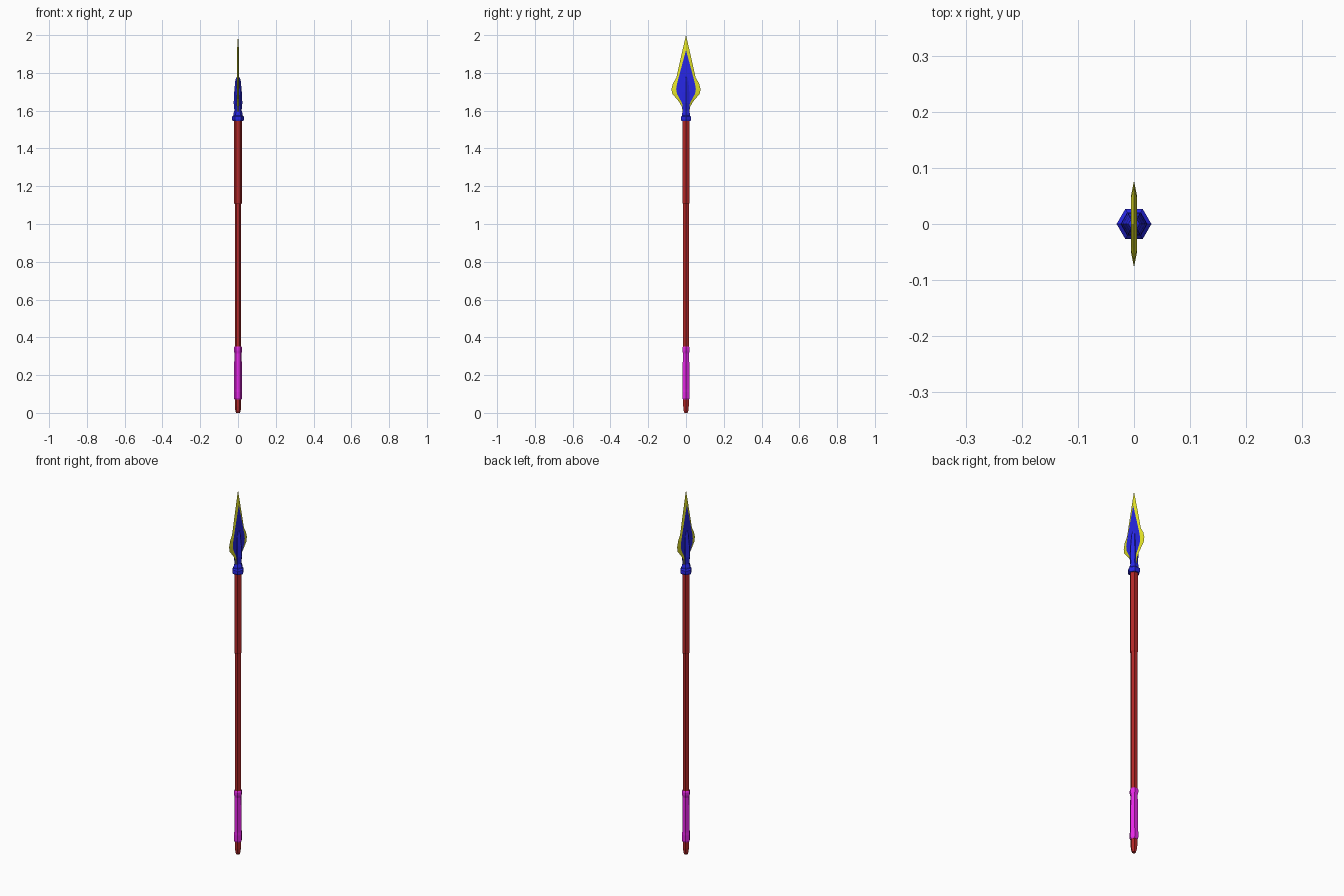
import bpy, bmesh
from math import sin, cos, tau

if "Cube" in bpy.data.objects:
    bpy.data.objects.remove(bpy.data.objects["Cube"])


def material(name, color):
    m = bpy.data.materials.new(name)
    m.diffuse_color = (*color, 1)
    m.use_nodes = True
    m.node_tree.nodes["Principled BSDF"].inputs["Base Color"].default_value = m.diffuse_color
    return m


RED = material("dark_red", (0.45, 0.02, 0.02))
BLUE = material("blue", (0.02, 0.02, 0.8))
YELLOW = material("yellow", (0.8, 0.8, 0.02))
MAGENTA = material("magenta", (0.8, 0.02, 0.8))


def finish(bm, name, mats):
    bmesh.ops.remove_doubles(bm, verts=bm.verts, dist=1e-5)
    bmesh.ops.recalc_face_normals(bm, faces=bm.faces)
    mesh = bpy.data.meshes.new(name)
    bm.to_mesh(mesh)
    bm.free()
    for m in mats:
        mesh.materials.append(m)
    obj = bpy.data.objects.new(name, mesh)
    bpy.context.collection.objects.link(obj)


def hex_part(name, profile, mat):
    """Six-sided column through (z, radius) rings, corners on the x axis."""
    bm = bmesh.new()
    rings = [[bm.verts.new((r * cos(i * tau / 6), r * sin(i * tau / 6), z))
              for i in range(6)] for z, r in profile]
    for a, b in zip(rings, rings[1:]):
        for i in range(6):
            j = (i + 1) % 6
            bm.faces.new((a[i], a[j], b[j], b[i]))
    bm.faces.new(rings[0])
    bm.faces.new(rings[-1])
    finish(bm, name, [mat])


# Shaft: rounded butt, slim lower length, thicker upper length
hex_part("shaft", [(0, 0.010), (0.012, 0.014), (0.035, 0.017), (1.105, 0.017),
                   (1.11, 0.0205), (1.56, 0.0205)], RED)

# Grip wrap with a swollen band at each end
hex_part("grip", [(0.07, 0.018), (0.078, 0.022), (0.11, 0.022), (0.125, 0.0205),
                  (0.25, 0.0205), (0.315, 0.0185), (0.33, 0.022),
                  (0.345, 0.022), (0.352, 0.018)], MAGENTA)

# Collar and tapering socket of the head
hex_part("collar", [(1.545, 0.028), (1.552, 0.031), (1.568, 0.031), (1.575, 0.024)], BLUE)
hex_part("socket", [(1.57, 0.024), (1.585, 0.024), (1.60, 0.019), (1.64, 0.023),
                    (1.70, 0.020), (1.755, 0.015), (1.775, 0.010), (1.778, 0.004)], BLUE)

# Blade: flat blue faces with yellow ground edges; rows of (z, half width)
outer = [(1.58, 0.016), (1.62, 0.022), (1.645, 0.035), (1.665, 0.052), (1.69, 0.073),
         (1.715, 0.077), (1.745, 0.069), (1.775, 0.051), (1.87, 0.030), (2.0, 0)]
inner = [(1.58, 0.012), (1.62, 0.015), (1.645, 0.023), (1.665, 0.035), (1.69, 0.048),
         (1.715, 0.052), (1.745, 0.047), (1.775, 0.039), (1.85, 0.019), (1.92, 0)]
T = 0.005
bm = bmesh.new()


def face(points, index):
    clean = [p for i, p in enumerate(points) if p not in points[:i]]
    bm.faces.new([bm.verts.new(p) for p in clean]).material_index = index


for k in range(len(outer) - 1):
    (oz, ow), (pz, pw) = outer[k:k + 2]
    (iz, iw), (jz, jw) = inner[k:k + 2]
    for sx in (T, -T):
        face([(sx, -iw, iz), (sx, iw, iz), (sx, jw, jz), (sx, -jw, jz)], 0)
        for sy in (1, -1):
            face([(sx, sy * iw, iz), (0, sy * ow, oz),
                  (0, sy * pw, pz), (sx, sy * jw, jz)], 1)
finish(bm, "blade", [BLUE, YELLOW])
